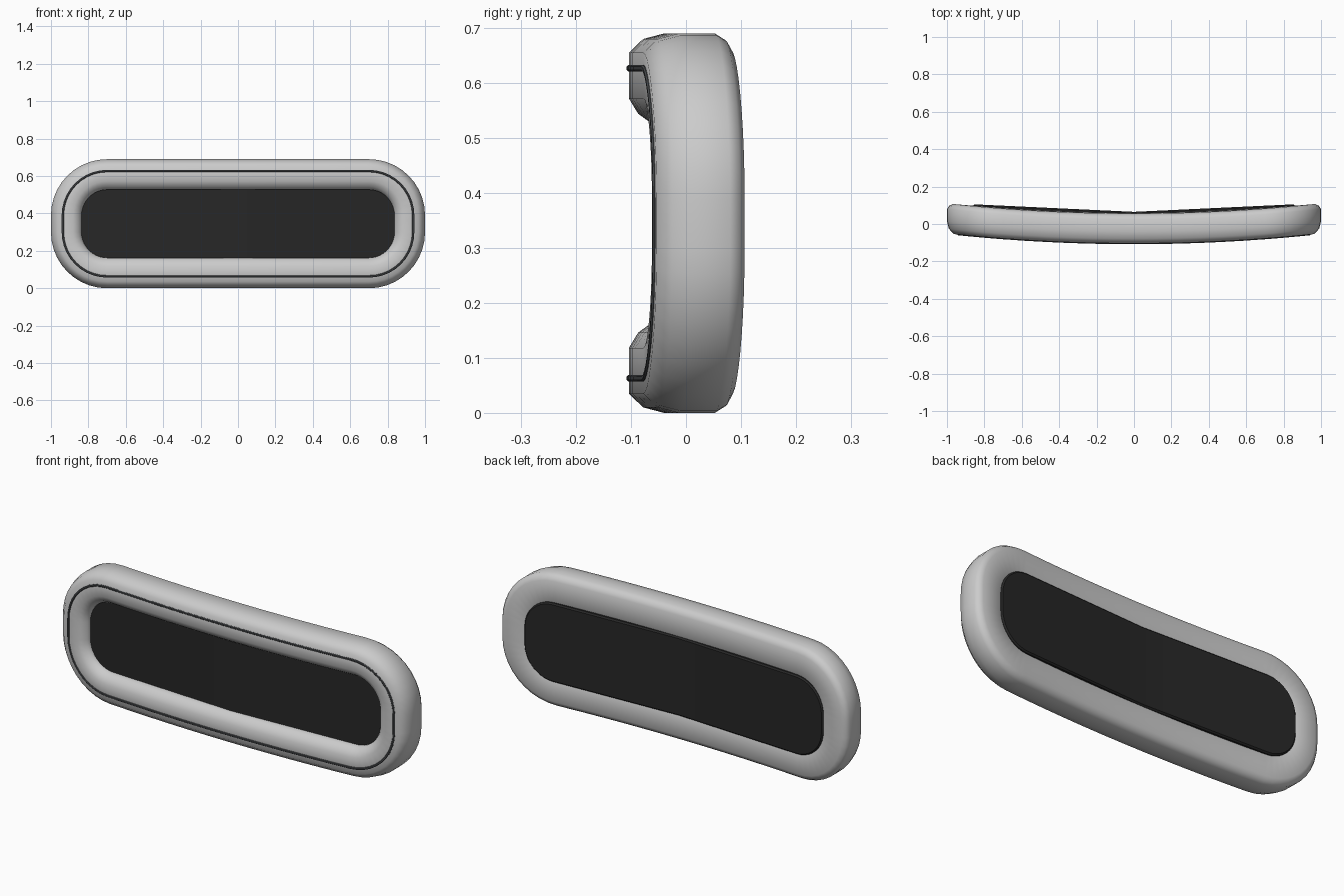
import bpy, bmesh, math

if "Cube" in bpy.data.objects:
    bpy.data.objects.remove(bpy.data.objects["Cube"])

ZC = 0.345          # height of the centre line
BEND = 0.054        # curvature of the whole part along x


def half_ring(d):
    """Upper half of the rounded outline, inset by d, from left to right."""
    r, cx, cz = 0.30 - d, 0.70, 0.045
    left = [(-cx - r * math.cos(a), cz + r * math.sin(a))
            for a in (math.pi / 2 * i / 10 for i in range(11))]
    straight = [(-cx + 2 * cx * i / 12, cz + r) for i in range(1, 12)]
    right = [(-x, z) for x, z in reversed(left)]
    return left + straight + right


def ring(d):
    top = half_ring(d)
    return top + [(x, -z) for x, z in reversed(top)]


def curved(x):
    return BEND * x * x


def folded(x):
    return 0.047 * abs(x)


def finish(name, bm, color=None, angle=40):
    bmesh.ops.recalc_face_normals(bm, faces=bm.faces)
    mesh = bpy.data.meshes.new(name)
    bm.to_mesh(mesh)
    bm.free()
    ob = bpy.data.objects.new(name, mesh)
    bpy.context.collection.objects.link(ob)
    if color:
        mat = bpy.data.materials.new(name + "_material")
        mat.diffuse_color = color
        mat.use_nodes = True
        mat.node_tree.nodes["Principled BSDF"].inputs["Base Color"].default_value = mat.diffuse_color
        mesh.materials.append(mat)
    bpy.ops.object.select_all(action='DESELECT')
    ob.select_set(True)
    bpy.context.view_layer.objects.active = ob
    bpy.ops.object.shade_smooth_by_angle(angle=math.radians(angle))
    return ob


def sweep(bm, profile, shift, closed=True):
    """Loft rounded outlines through (inset, y) profile points."""
    rings = [[bm.verts.new((x, y + shift(x), ZC + z)) for x, z in ring(d)]
             for d, y in profile]
    n = len(rings[0])
    pairs = list(zip(rings, rings[1:]))
    if closed:
        pairs.append((rings[-1], rings[0]))
    for a, b in pairs:
        for i in range(n):
            j = (i + 1) % n
            bm.faces.new((a[i], a[j], b[j], b[i]))
    return rings


# Bent ring frame
bm = bmesh.new()
sweep(bm, [(0, -0.04), (0, 0.026), (0.012, 0.045), (0.032, 0.056),
           (0.145, 0.058), (0.163, 0.045), (0.163, -0.062),
           (0.157, -0.072), (0.146, -0.087), (0.118, -0.104),
           (0.035, -0.104), (0.010, -0.078)], curved)
finish("frame", bm, angle=60)

# Thin dark trim line on the front
bm = bmesh.new()
sweep(bm, [(0.057, -0.09), (0.057, -0.105), (0.060, -0.108),
           (0.066, -0.108), (0.069, -0.105), (0.069, -0.09)], curved)
finish("front_trim", bm, (0.07, 0.075, 0.08, 1))

# Dark panel filling the opening, folded at the middle
bm = bmesh.new()
rings = sweep(bm, [(0.15, -0.057), (0.14, -0.045), (0.14, 0.058), (0.147, 0.065)],
              folded, closed=False)
for r in (rings[0], rings[-1]):
    n = len(r)
    for i in range(n // 2 - 1):
        bm.faces.new((r[i], r[i + 1], r[n - 2 - i], r[n - 1 - i]))
finish("panel", bm, (0.02, 0.02, 0.02, 1), angle=30)
